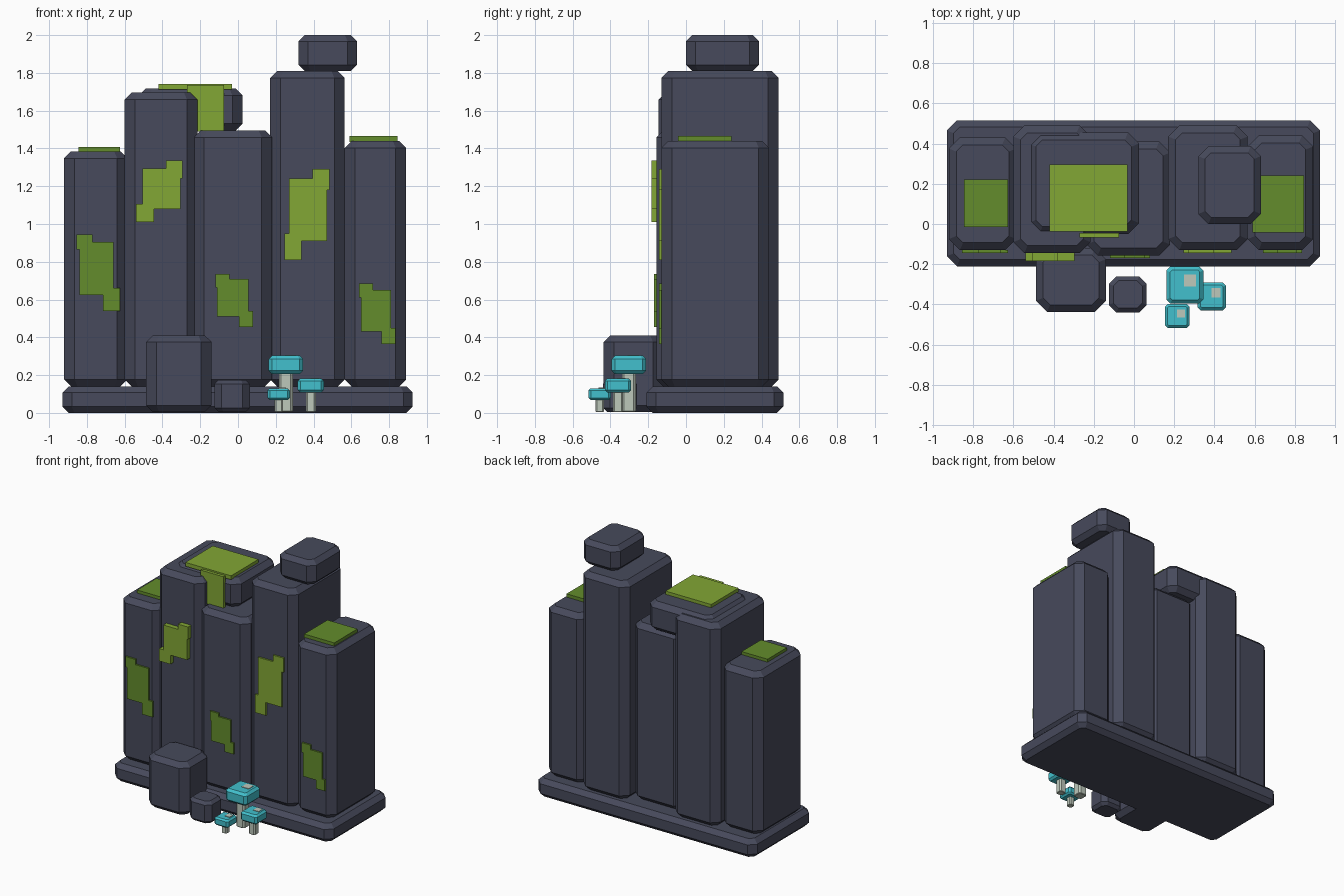
import bpy

if "Cube" in bpy.data.objects:
    bpy.data.objects.remove(bpy.data.objects["Cube"])


def material(name, rgb):
    m = bpy.data.materials.new(name)
    m.diffuse_color = (*rgb, 1)
    m.use_nodes = True
    m.node_tree.nodes["Principled BSDF"].inputs["Base Color"].default_value = m.diffuse_color
    return m


ROCK = material("slate rock", (0.063, 0.068, 0.106))
MOSS = material("light moss", (0.223, 0.385, 0.035))
DARK = material("dark moss", (0.125, 0.262, 0.025))
CYAN = material("cyan cap", (0.054, 0.527, 0.61))
PALE = material("pale stem", (0.51, 0.58, 0.50))


def make(name, verts, faces, mat):
    mesh = bpy.data.meshes.new(name)
    mesh.from_pydata(verts, [], faces)
    mesh.materials.append(mat)
    obj = bpy.data.objects.new(name, mesh)
    bpy.context.collection.objects.link(obj)
    return obj


def loft(name, rings, mat):
    """Skin a stack of equal rings and close both ends."""
    n = len(rings[0])
    verts = [v for r in rings for v in r]
    faces = [tuple(range(n))[::-1],
             tuple(range(n * (len(rings) - 1), n * len(rings)))]
    for k in range(len(rings) - 1):
        for i in range(n):
            j = (i + 1) % n
            faces.append((k * n + i, k * n + j, (k + 1) * n + j, (k + 1) * n + i))
    return make(name, verts, faces, mat)


def block(name, x, y, z, mat, c=0.055, b=0.037):
    """Box with chamfered upright corners (c) and bevelled rims (b)."""
    def ring(d, h):
        x0, x1, y0, y1 = x[0] + d, x[1] - d, y[0] + d, y[1] - d
        k = c - 0.586 * d
        return [(x0 + k, y0, h), (x1 - k, y0, h), (x1, y0 + k, h), (x1, y1 - k, h),
                (x1 - k, y1, h), (x0 + k, y1, h), (x0, y1 - k, h), (x0, y0 + k, h)]
    rings = [ring(b, z[0]), ring(0, z[0] + b), ring(0, z[1] - b), ring(b, z[1])]
    return loft(name, rings, mat)


def slab(name, x, y, z, mat):
    rings = [[(x[0], y[0], h), (x[1], y[0], h), (x[1], y[1], h), (x[0], y[1], h)]
             for h in z]
    return loft(name, rings, mat)


def patch(name, main, upper, lower, y, mat, flip=False):
    """Stepped moss plate on a front face; each rectangle is x0, x1, z0, z1."""
    s = -1 if flip else 1
    if flip:
        main, upper, lower = [(-r[1], -r[0], r[2], r[3]) for r in (main, upper, lower)]
    x0, x1, z0, z1 = main
    a0, a1, az0, az1 = upper
    l0, l1, lz0, lz1 = lower
    pts = [(a0, az1), (a0, az0), (x0, az0), (x0, z0), (l0, z0), (l0, lz0),
           (l1, lz0), (l1, lz1), (x1, lz1), (x1, z1), (a1, z1), (a1, az1)]
    if flip:
        pts.reverse()
    return loft(name, [[(s * px, h, pz) for px, pz in pts] for h in (y[1], y[0])], mat)


# Ground slab
block("base_slab", (-0.93, 0.925), (-0.21, 0.515), (0, 0.14), ROCK, 0.05, 0.033)

# Stone columns
block("column_far_left", (-0.92, -0.585), (-0.13, 0.43), (0.14, 1.385), ROCK)
block("column_left", (-0.60, -0.215), (-0.145, 0.49), (0.14, 1.695), ROCK)
block("column_middle", (-0.235, 0.18), (-0.157, 0.41), (0.14, 1.495), ROCK)
block("column_right", (0.17, 0.565), (-0.13, 0.49), (0.14, 1.81), ROCK)
block("column_far_right", (0.565, 0.89), (-0.13, 0.44), (0.14, 1.44), ROCK)

# Stones lying on the columns
block("top_boulder_left", (-0.525, 0.025), (-0.05, 0.455), (1.495, 1.717), ROCK)
block("top_boulder_right", (0.32, 0.63), (0.0, 0.387), (1.81, 2.0), ROCK, 0.05, 0.033)

# Stones at the foot
block("foot_boulder_large", (-0.487, -0.14), (-0.437, -0.12), (0.005, 0.41), ROCK, 0.055, 0.035)
block("foot_boulder_small", (-0.125, 0.063), (-0.44, -0.26), (0.005, 0.175), ROCK, 0.038, 0.022)

# Moss on the tops
slab("moss_top_far_left", (-0.845, -0.625), (-0.015, 0.22), (1.38, 1.408), DARK)
slab("moss_top_left", (-0.42, -0.033), (-0.037, 0.295), (1.712, 1.742), MOSS)
slab("moss_top_far_right", (0.59, 0.845), (-0.042, 0.24), (1.435, 1.465), DARK)
slab("moss_drape", (-0.27, -0.075), (-0.068, -0.045), (1.49, 1.735), MOSS)

# Moss patches on the column fronts
patch("moss_patch_far_left", (-0.84, -0.66, 0.625, 0.905), (-0.855, -0.77, 0.865, 0.945),
      (-0.715, -0.625, 0.54, 0.66), (-0.143, -0.128), DARK)
patch("moss_patch_left", (-0.505, -0.305, 1.08, 1.295), (-0.38, -0.295, 1.24, 1.335),
      (-0.54, -0.445, 1.01, 1.105), (-0.183, -0.143), MOSS, True)
patch("moss_patch_middle", (-0.11, 0.055, 0.51, 0.71), (-0.12, -0.045, 0.665, 0.735),
      (0.005, 0.08, 0.455, 0.54), (-0.17, -0.155), DARK)
patch("moss_patch_right", (0.27, 0.47, 0.91, 1.24), (0.395, 0.485, 1.18, 1.29),
      (0.245, 0.335, 0.81, 0.95), (-0.143, -0.128), MOSS, True)
patch("moss_patch_far_right", (0.65, 0.81, 0.43, 0.65), (0.64, 0.715, 0.61, 0.685),
      (0.76, 0.835, 0.365, 0.45), (-0.143, -0.128), DARK)

# Mushrooms: centre x, y, cap half width, cap bottom, cap top, stem half width,
# spot centre x, y, spot half width
for label, cx, cy, w, z0, z1, s, sx, sy, sw in (
        ("large", 0.253, -0.303, 0.092, 0.205, 0.303, 0.037, 0.278, -0.28, 0.03),
        ("medium", 0.386, -0.36, 0.07, 0.108, 0.182, 0.027, 0.407, -0.342, 0.023),
        ("small", 0.215, -0.457, 0.06, 0.068, 0.13, 0.022, 0.234, -0.444, 0.02)):
    block("mushroom_stem_" + label, (cx - s, cx + s), (cy - s, cy + s), (0.005, z0 + 0.02),
          PALE, s * 0.35, s * 0.12)
    block("mushroom_cap_" + label, (cx - w, cx + w), (cy - w, cy + w), (z0, z1),
          CYAN, w * 0.22, w * 0.2)
    slab("mushroom_spot_" + label, (sx - sw, sx + sw), (sy - sw, sy + sw),
         (z1 - 0.002, z1 + 0.004), PALE)
